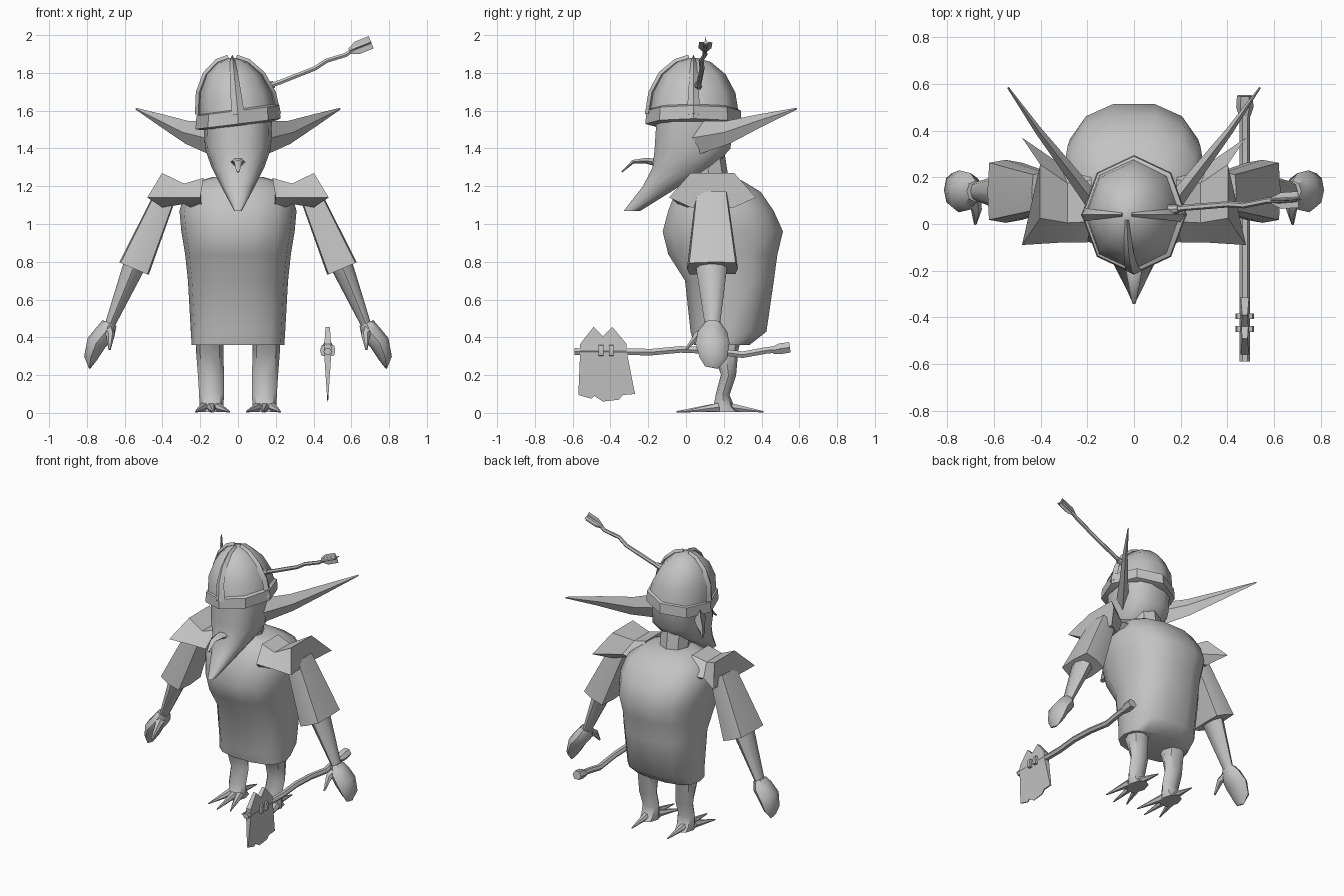
import bpy, bmesh
from math import sin, cos, pi, copysign
from mathutils import Vector

if "Cube" in bpy.data.objects:
    bpy.data.objects.remove(bpy.data.objects["Cube"], do_unlink=True)

shade = .55
grey = bpy.data.materials.new("plain grey")
grey.use_nodes = True
grey.diffuse_color = (shade, shade, shade, 1)
grey.node_tree.nodes["Principled BSDF"].inputs["Base Color"].default_value = grey.diffuse_color

X_AXIS, Y_AXIS, Z_AXIS = Vector((1, 0, 0)), Vector((0, 1, 0)), Vector((0, 0, 1))


def loft(name, rings, side=1, smooth_angle=.75):
    """Skin equal-length rings and cap both ends; side=-1 mirrors in x."""
    bm = bmesh.new()
    rows = [[bm.verts.new((x * side, y, z)) for x, y, z in ring] for ring in rings]
    count = len(rows[0])
    for low, high in zip(rows, rows[1:]):
        for i in range(count):
            j = (i + 1) % count
            bm.faces.new((low[i], low[j], high[j], high[i]))
    bm.faces.new(rows[0])
    bm.faces.new(rows[-1])
    bmesh.ops.recalc_face_normals(bm, faces=bm.faces)
    mesh = bpy.data.meshes.new(name)
    bm.to_mesh(mesh)
    bm.free()
    mesh.materials.append(grey)
    part = bpy.data.objects.new(name, mesh)
    bpy.context.collection.objects.link(part)
    bpy.ops.object.select_all(action='DESELECT')
    part.select_set(True)
    bpy.context.view_layer.objects.active = part
    bpy.ops.object.shade_smooth_by_angle(angle=smooth_angle)


def outline(sides, power=2):
    """Unit superellipse: power 2 is round, a high power is square."""
    angles = [2 * pi * i / sides for i in range(sides)]
    return [[copysign(abs(f(a)) ** (2 / power), f(a)) for f in (cos, sin)] for a in angles]


def level(z, front, back, half, sides=14, power=2.5):
    """Horizontal ring between a front and a back y."""
    middle, reach = (front + back) / 2, (back - front) / 2
    return [(half * c, middle + reach * s, z) for c, s in outline(sides, power)]


def tube(name, spine, width, depth, swell=(0, 0), across=Y_AXIS, sides=8, power=2, side=1):
    """Sweep a section tapering from first to last size, swollen mid-way."""
    spine = [Vector(p) for p in spine]
    last = len(spine) - 1
    rings = []
    for i, centre in enumerate(spine):
        t = i / last
        along = (spine[min(i + 1, last)] - spine[max(i - 1, 0)]).normalized()
        wide = (across - along * along.dot(across)).normalized()
        deep = along.cross(wide)
        w, d = [size[0] * (1 - t) + size[1] * t + bulge * sin(pi * t)
                for size, bulge in zip((width, depth), swell)]
        rings.append([centre + wide * w * c + deep * d * s for c, s in outline(sides, power)])
    loft(name, rings, side)


# Tunic and neck
loft("tunic", [
    level(z=.36, front=.04, back=.34, half=.245),
    level(z=.43, front=.02, back=.43, half=.25),
    level(z=.7, front=-.01, back=.47, half=.265),
    level(z=.84, front=-.1, back=.49, half=.28),
    level(z=.96, front=-.13, back=.52, half=.3),
    level(z=1.07, front=-.1, back=.47, half=.31),
    level(z=1.17, front=-.06, back=.4, half=.28),
    level(z=1.23, front=0, back=.3, half=.2),
    level(z=1.25, front=.05, back=.22, half=.13)])
tube("neck", [(0, .13, 1.2), (0, .1, 1.4)], width=(.1, .1), depth=(.1, .1), across=X_AXIS)

# Head with a long pointed chin, and a hooked nose
loft("head", [
    level(z=1.07, front=-.33, back=-.24, half=.02),
    level(z=1.2, front=-.23, back=-.03, half=.09),
    level(z=1.3, front=-.18, back=.15, half=.14),
    level(z=1.4, front=-.17, back=.24, half=.175),
    level(z=1.56, front=-.16, back=.25, half=.18)])
tube("hooked_nose", [(0, -.13, 1.32), (0, -.21, 1.335), (0, -.28, 1.33), (0, -.34, 1.275)],
     width=(.045, .008), depth=(.025, .004), across=X_AXIS, sides=6)


# Helmet: tilted rim, lopsided dome and three ridges
def dome_point(turn, rise):
    """Point on the dome at a compass angle and an elevation."""
    return Vector((.21 * cos(rise) * cos(turn) - .03 * sin(rise),
                   .04 + .24 * cos(rise) * sin(turn), 1.58 + .3 * sin(rise)))


steps = [k * pi / 8 for k in range(4)] + [.47 * pi]
loft("helmet_dome", [[dome_point(k * pi / 4, rise) for k in range(8)] for rise in steps],
     smooth_angle=.9)
loft("helmet_rim", [
    [(x, y, z + x / 8) for x, y, z in level(height, .04 - grow, .04 + grow, grow - .03, 8, 2)]
    for height, grow in ((1.52, .22), (1.53, .255), (1.6, .25), (1.61, .23))], smooth_angle=.5)
for name, turn, across in (("front_ridge", -pi / 2, X_AXIS), ("left_ridge", 0, Y_AXIS),
                           ("right_ridge", pi, Y_AXIS)):
    tube(name, [dome_point(turn, rise) for rise in steps], width=(.035, .008),
         depth=(.018, .018), across=across, sides=4)

# Crooked arrow stuck in the helmet
tube("arrow_shaft", [(.13, .06, 1.72), (.22, .07, 1.75), (.41, .085, 1.825), (.47, .08, 1.865),
                     (.57, .1, 1.895), (.62, .1, 1.93), (.7, .105, 1.96)],
     width=(.014, .012), depth=(.014, .012), sides=6)
tube("arrow_socket", [(.13, .06, 1.72), (.19, .065, 1.74)], width=(.024, .018), depth=(.024, .018))
for name, across in (("flat_fletching", Y_AXIS), ("upright_fletching", Z_AXIS)):
    tube(name, [(.59, .1, 1.915), (.63, .1, 1.932), (.705, .105, 1.962)],
         width=(.015, .035), depth=(.004, .004), swell=(.01, 0), across=across, sides=4)


def cape_ring(x, depth, up, down, lean, y=.1):
    """Six-sided upright ring whose top and bottom lean towards the neck."""
    return [(x - lean * abs(s), y + depth * c, 1.14 + s * (up if s > 0 else down))
            for c, s in outline(6)]


for side, tag in ((1, "left_"), (-1, "right_")):
    # Swept-back ear
    tube(tag + "ear", [(.14, .05, 1.455), (.27, .22, 1.485), (.41, .4, 1.55), (.54, .585, 1.61)],
         width=(.09, .005), depth=(.04, .004), across=Z_AXIS, sides=4, side=side)
    # Flared shoulder cape
    loft(tag + "shoulder", [
        cape_ring(x=.2, depth=.18, up=.12, down=.1, lean=.02),
        cape_ring(x=.32, depth=.17, up=.085, down=.04, lean=.04, y=.09),
        cape_ring(x=.48, depth=.23, up=.15, down=.06, lean=.09, y=.14)], side, smooth_angle=.6)
    # Arm: square sleeve, forearm, hand and thumb
    tube(tag + "sleeve", [(.385, .135, 1.15), (.55, .14, .765)], width=(.085, .135),
         depth=(.058, .085), power=7, side=side)
    tube(tag + "forearm", [(.545, .135, .79), (.685, .14, .45)], width=(.085, .038),
         depth=(.06, .025), side=side)
    tube(tag + "hand", [(.68, .14, .475), (.7, .14, .43), (.75, .14, .37), (.78, .145, .29),
                        (.785, .135, .24)],
         width=(.045, .035), depth=(.04, .006), swell=(.05, .03), side=side)
    tube(tag + "thumb", [(.695, .13, .44), (.675, .06, .41), (.68, 0, .335)],
         width=(.04, .006), depth=(.04, .006), across=X_AXIS, sides=6, side=side)
    # Leg narrowing to the ankle
    tube(tag + "leg", [(.15, .2, .42), (.15, .21, .33), (.143, .225, .2), (.14, .195, .1),
                       (.14, .2, .03), (.14, .2, .004)],
         width=(.075, .06), depth=(.11, .09), swell=(0, -.065), across=X_AXIS, side=side)
    # Three toes forward and one back
    for toe, tip_x, tip_y in (("inner", .045, -.02), ("middle", .13, -.05),
                              ("outer", .225, -.01), ("rear", .14, .41)):
        root = Vector((.09 + tip_x * .4, .23 if toe == "rear" else .17, .03))
        tube(tag + toe + "_claw", [root, (tip_x, tip_y, .006)], width=(.028, .004),
             depth=(.026, .004), across=X_AXIS, sides=6, side=side)

# Battle axe: crooked handle, pommel and bindings
axe_x, axe_z = .475, .33
tube("axe_handle", [(axe_x, y, axe_z + bend) for y, bend in (
    (-.59, -.005), (-.18, -.008), (-.03, .006), (.13, 0), (.3, -.022), (.42, 0), (.53, .012))],
     width=(.022, .022), depth=(.02, .02), across=X_AXIS, sides=6)
tube("axe_pommel", [(axe_x, .46, axe_z), (axe_x, .5, .34), (axe_x, .55, .347)],
     width=(.024, .034), depth=(.022, .032), swell=(.008, .006), across=X_AXIS, sides=6)
for name, y in (("front_binding", -.45), ("rear_binding", -.395)):
    tube(name, [(axe_x, y - .012, axe_z), (axe_x, y + .012, axe_z)],
         width=(.04, .04), depth=(.032, .032), across=X_AXIS, power=4)


def blade(name, edge):
    """Plate between the blade's two ends on the handle, thinning to its edge."""
    profile = [(-.56, axe_z)] + edge + [(-.315, axe_z)]
    loft(name, [[(axe_x + face * (.02 - abs(z - axe_z) / 15), y, z) for y, z in profile]
                for face in (-1, 1)], smooth_angle=.4)


blade("lower_blade", [(-.57, .095), (-.5, .075), (-.485, .09), (-.44, .06), (-.355, .07),
                      (-.335, .095), (-.27, .1)])
blade("upper_blade", [(-.56, .365), (-.49, .455), (-.44, .405), (-.39, .455), (-.315, .365)])
